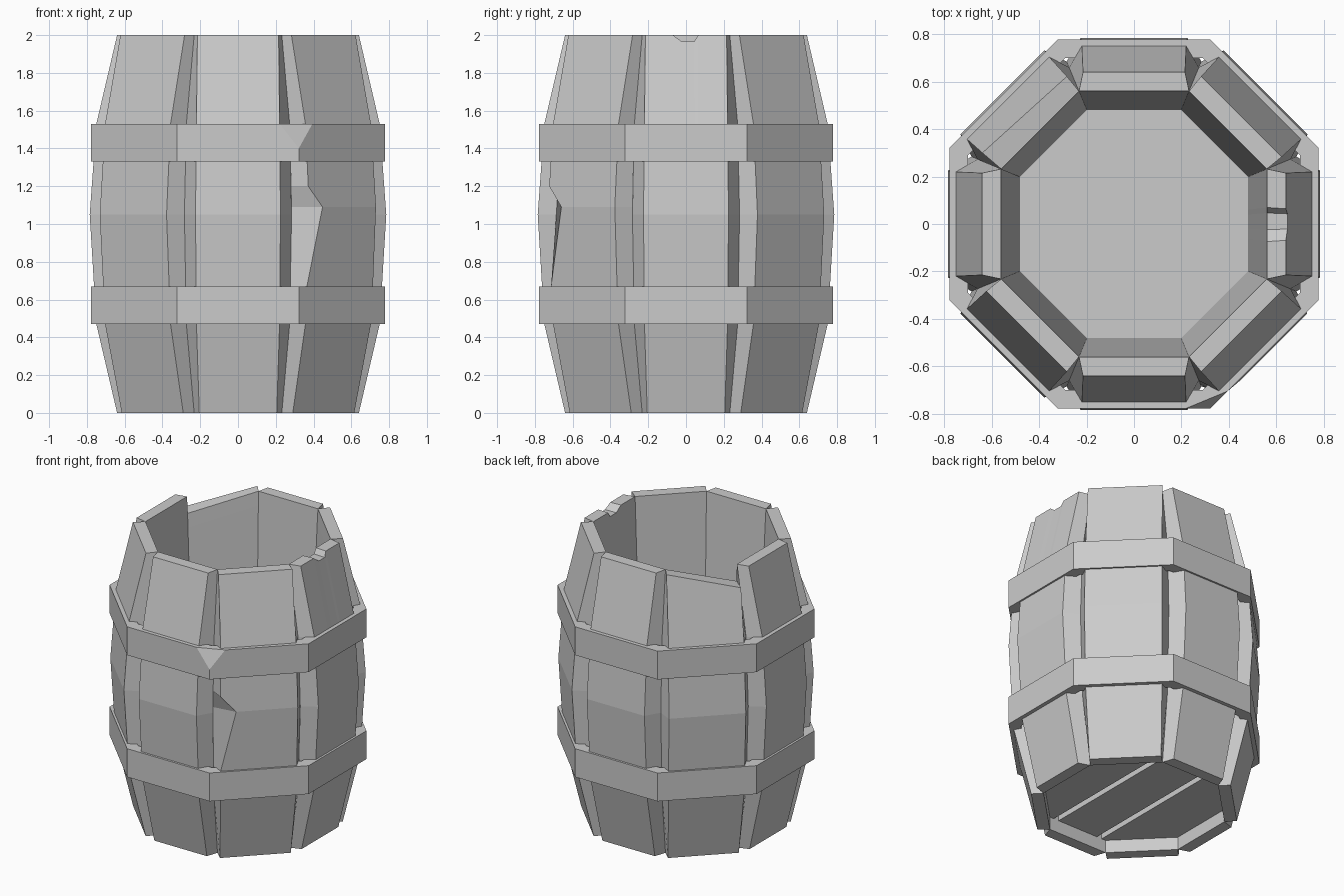
import bpy, bmesh, math
from mathutils import Vector

if "Cube" in bpy.data.objects:
    bpy.data.objects.remove(bpy.data.objects["Cube"])

T8 = math.tan(math.pi / 8)
FLOOR_Z = 0.15


def finish(name, bm):
    bmesh.ops.remove_doubles(bm, verts=bm.verts, dist=0.0005)
    bmesh.ops.recalc_face_normals(bm, faces=bm.faces)
    me = bpy.data.meshes.new(name)
    bm.to_mesh(me)
    bm.free()
    ob = bpy.data.objects.new(name, me)
    bpy.context.collection.objects.link(ob)
    return ob


# Stave profile: height, outer apothem, groove apothem, half width
LEVELS = [(0, .64, .56, .205), (.47, .75, .66, .22), (1.05, .785, .685, .225),
          (1.53, .75, .66, .22), (2, .64, .56, .215)]
# Same profile with extra rows for the splintered edge
NICKED = [LEVELS[0], LEVELS[1], (.67, .763, .668, .222), (1.09, .783, .684, .225),
          (1.2, .775, .678, .224), LEVELS[3], LEVELS[4]]


def stave(name, angle, columns=((-1, 0), (1, 0)), levels=LEVELS, nick=None, extra=0):
    """columns: (position across -1..1, change in top height)"""
    bm = bmesh.new()
    n = Vector((math.cos(angle), math.sin(angle), 0))
    t = Vector((-n.y, n.x, 0))

    def pt(a, w, z):
        return bm.verts.new(n * a + t * w + Vector((0, 0, z)))

    def strip(p, q):
        for i in range(len(p) - 1):
            bm.faces.new((p[i], p[i + 1], q[i + 1], q[i]))

    paths = []
    for u, dz in columns:
        outer = []
        for z, a, v, hw in levels:
            w = u * (hw + extra)
            if nick and z == nick[0] and u == -1:
                w += nick[1]
            top = z == 2
            outer.append(pt(a - (.2 * dz if top else 0), w, z + (dz if top else 0)))
        lip = [pt(.56, u * .56 * T8, FLOOR_Z - .02), pt(.56, u * .56 * T8, 0)]
        inner = [pt(.56, u * .56 * T8, 2 + dz),
                 pt(.555, u * .555 * T8, 1.9 + dz),
                 pt(.48, u * .48 * T8, FLOOR_Z)]
        paths.append(lip + outer + inner)
        # Sloping groove wall at each side of the stave
        if abs(u) == 1:
            groove = [pt(v, u * v * T8, z + (dz if z == 2 else 0)) for z, a, v, hw in levels]
            strip(outer, groove)
    for p, q in zip(paths, paths[1:]):
        strip(p, q)
    return finish(name, bm)


def octagon_prism(bm, a, z0, z1):
    r = a / math.cos(math.pi / 8)
    rings = [[bm.verts.new((r * math.cos((k + .5) * math.pi / 4),
                            r * math.sin((k + .5) * math.pi / 4), z))
              for k in range(8)] for z in (z0, z1)]
    bm.faces.new(rings[0])
    bm.faces.new(rings[1])
    for k in range(8):
        j = (k + 1) % 8
        bm.faces.new((rings[0][k], rings[0][j], rings[1][j], rings[1][k]))


def cut(bm, co, no):
    """Slice off everything on the normal side and cap it."""
    res = bmesh.ops.bisect_plane(bm, geom=bm.verts[:] + bm.edges[:] + bm.faces[:],
                                 plane_co=co, plane_no=no, clear_outer=True)
    edges = [e for e in res["geom_cut"] if isinstance(e, bmesh.types.BMEdge)]
    bmesh.ops.holes_fill(bm, edges=edges)


# Eight staves; three of them are damaged, the diagonal ones are a little wider
special = {
    0: dict(columns=((-1, 0), (-.32, 0), (-.1, -.035), (.2, -.035), (.3, 0), (1, 0))),
    3: dict(columns=((-1, 0), (1, -.12))),
    7: dict(levels=NICKED, nick=(1.09, .1)),
}
for k in range(8):
    stave(f"stave_{k + 1}", k * math.pi / 4, extra=.025 * (k % 2), **special.get(k, {}))


# Hoops
def hoop(name, z0, z1, chipped=False):
    bm = bmesh.new()
    ro, ri = .777 / math.cos(math.pi / 8), .70 / math.cos(math.pi / 8)
    section = ((ro, z0), (ro, z1), (ri, z1), (ri, z0))
    rings = []
    for k in range(8):
        ang = (k + .5) * math.pi / 4
        rings.append([bm.verts.new((r * math.cos(ang), r * math.sin(ang), z))
                      for r, z in section])
    for k in range(8):
        p, q = rings[k], rings[(k + 1) % 8]
        for i in range(4):
            j = (i + 1) % 4
            bm.faces.new((p[i], q[i], q[j], p[j]))
    bmesh.ops.recalc_face_normals(bm, faces=bm.faces)
    if chipped:
        ang = -3 * math.pi / 8
        d = Vector((math.cos(ang), math.sin(ang), 0))
        cut(bm, d * ro + Vector((0, 0, z0 + .07)), d * .13 + Vector((0, 0, .039)))
    finish(name, bm)


hoop("lower_hoop", .47, .67)
hoop("upper_hoop", 1.33, 1.53, chipped=True)

# Floor disc, with three boards showing underneath
bm = bmesh.new()
octagon_prism(bm, .56, FLOOR_Z - .02, FLOOR_Z)
finish("floor", bm)
for name, x0, x1 in (("left_board", -1, -.2), ("middle_board", -.16, .16), ("right_board", .2, 1)):
    bm = bmesh.new()
    octagon_prism(bm, .56, FLOOR_Z - .06, FLOOR_Z - .02)
    if x1 < 1:
        cut(bm, (x1, 0, 0), (1, 0, 0))
    if x0 > -1:
        cut(bm, (x0, 0, 0), (-1, 0, 0))
    finish(name, bm)
